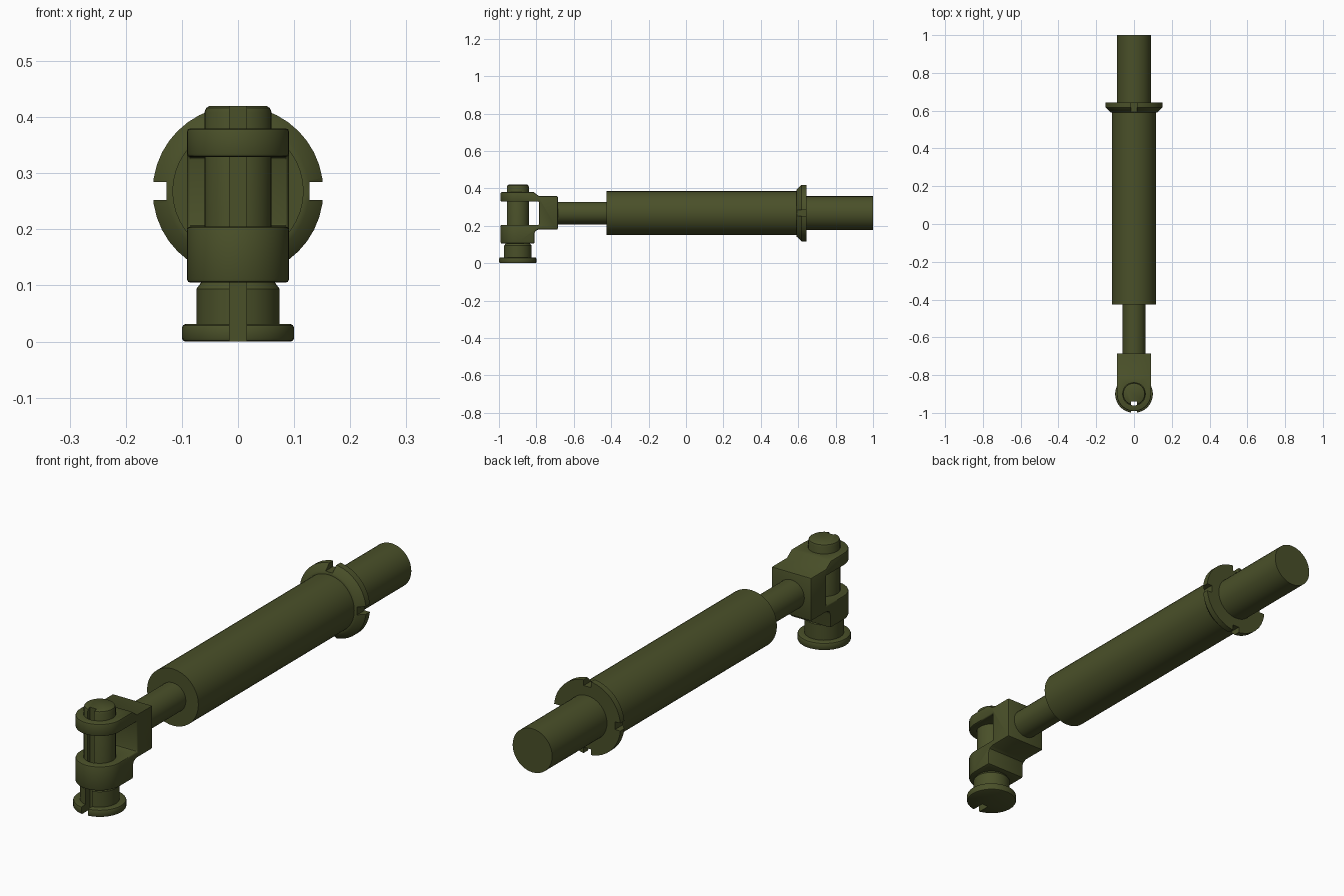
import bpy, bmesh, math
from mathutils import Vector

if "Cube" in bpy.data.objects:
    bpy.data.objects.remove(bpy.data.objects["Cube"])

AXIS_Z = 0.268   # height of the strut axis
PIN_Y = -0.90    # position of the vertical pin

olive = bpy.data.materials.new("olive_paint")
olive.diffuse_color = (0.068, 0.08, 0.022, 1)
olive.use_nodes = True
olive.node_tree.nodes["Principled BSDF"].inputs["Base Color"].default_value = olive.diffuse_color


def make(name, bm):
    bmesh.ops.recalc_face_normals(bm, faces=bm.faces)
    mesh = bpy.data.meshes.new(name)
    bm.to_mesh(mesh)
    bm.free()
    mesh.materials.append(olive)
    obj = bpy.data.objects.new(name, mesh)
    bpy.context.collection.objects.link(obj)
    return obj


def lathe(name, profile, along_y, sides=40):
    """Closed solid of revolution from (position, radius) pairs."""
    bm = bmesh.new()
    rings = []
    for t, r in profile:
        ring = []
        for i in range(sides):
            a = 2 * math.pi * i / sides
            c, s = r * math.cos(a), r * math.sin(a)
            ring.append(bm.verts.new((c, t, AXIS_Z + s) if along_y else (c, PIN_Y + s, t)))
        rings.append(ring)
    for lo, hi in zip(rings, rings[1:]):
        for i in range(sides):
            j = (i + 1) % sides
            bm.faces.new((lo[i], lo[j], hi[j], hi[i]))
    bm.faces.new(rings[0])
    bm.faces.new(rings[-1])
    return make(name, bm)


def prism(name, points, offset):
    """Extrude a planar outline by an offset vector."""
    bm = bmesh.new()
    face = bm.faces.new([bm.verts.new(p) for p in points])
    new = bmesh.ops.extrude_face_region(bm, geom=[face])["geom"]
    bmesh.ops.translate(bm, vec=Vector(offset),
                        verts=[v for v in new if isinstance(v, bmesh.types.BMVert)])
    return make(name, bm)


def box(name, lo, hi):
    pts = [(lo[0], lo[1], lo[2]), (hi[0], lo[1], lo[2]), (hi[0], hi[1], lo[2]), (lo[0], hi[1], lo[2])]
    return prism(name, pts, (0, 0, hi[2] - lo[2]))


def apply_mod(obj, mod):
    bpy.context.view_layer.objects.active = obj
    bpy.ops.object.modifier_apply(modifier=mod.name)


def boolean(obj, tool, operation="DIFFERENCE"):
    tool.hide_render = True
    mod = obj.modifiers.new("cut", "BOOLEAN")
    mod.operation, mod.object, mod.solver = operation, tool, "EXACT"
    apply_mod(obj, mod)
    bpy.data.objects.remove(tool)


# Strut: piston rod, main tube and rear rod
parts = [
    lathe("piston_rod", [(-0.70, 0.06), (-0.42, 0.06)], True, 32),
    lathe("main_tube", [(-0.425, 0.117), (0.595, 0.117)], True),
    lathe("rear_rod", [(0.63, 0.09), (1.0, 0.09)], True),
]

# Collar with four notches around its rim
collar = lathe("notched_collar", [(0.59, 0.117), (0.592, 0.127), (0.617, 0.152), (0.643, 0.152)], True)
for sx, sz in ((1, 0), (-1, 0), (0, 1), (0, -1)):
    c = Vector((sx * 0.176, 0.61, AXIS_Z + sz * 0.176))
    h = Vector((0.049 if sx else 0.016, 0.1, 0.049 if sz else 0.016))
    boolean(collar, box("notch_cutter", c - h, c + h))
parts.append(collar)

# Clevis: fork side profile intersected with a round-nosed plan
side = [(-1.0, 0.105), (-0.81, 0.105), (-0.81, 0.16), (-0.804, 0.173), (-0.79, 0.18),
        (-0.685, 0.18), (-0.685, 0.358), (-0.785, 0.358), (-0.815, 0.38), (-1.0, 0.38),
        (-1.0, 0.329), (-0.785, 0.329), (-0.785, 0.205), (-1.0, 0.205)]
clevis = prism("clevis_fork", [(-0.2, y, z) for y, z in side], (0.4, 0, 0))
plan = [(0.091, -0.5, 0), (-0.091, -0.5, 0)]
for i in range(21):
    a = math.pi + math.pi * i / 20
    plan.append((0.091 * math.cos(a), PIN_Y + 0.091 * math.sin(a), 0))
boolean(clevis, prism("plan_cutter", plan, (0, 0, 0.6)), "INTERSECT")
bev = clevis.modifiers.new("soft_edges", "BEVEL")
bev.width, bev.segments, bev.angle_limit = 0.006, 2, math.radians(50)
apply_mod(clevis, bev)
boolean(clevis, lathe("bore_cutter", [(0.0, 0.0605), (0.6, 0.0605)], False, 32))
parts.append(clevis)

# Pin with stepped foot and a keyway down its front
pin = lathe("hinge_pin", [
    (0.0, 0.094), (0.002, 0.098), (0.006, 0.10), (0.025, 0.10), (0.029, 0.098), (0.031, 0.094),
    (0.031, 0.074), (0.094, 0.074), (0.105, 0.066), (0.105, 0.06),
    (0.408, 0.06), (0.416, 0.057), (0.42, 0.051)], False, 32)
boolean(pin, box("keyway_cutter", (-0.015, -1.1, -0.1), (0.015, -0.941, 0.6)))
parts.append(pin)

for p in parts:
    p.data.shade_smooth()
    p.data.set_sharp_from_angle(angle=math.radians(35))
